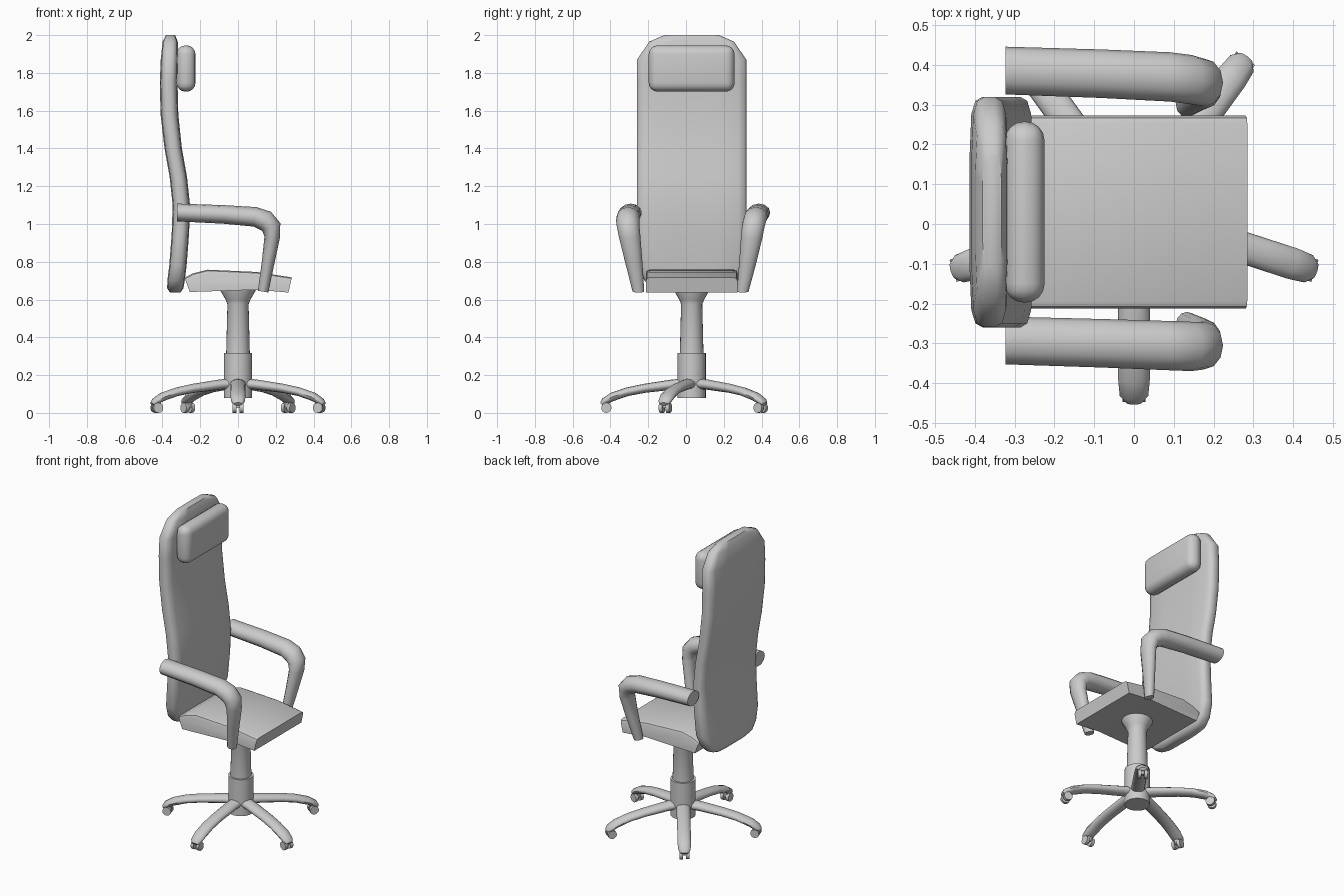
import bpy, bmesh, math
from mathutils import Vector, Matrix

if "Cube" in bpy.data.objects:
    bpy.data.objects.remove(bpy.data.objects["Cube"])

CY = 0.03  # centre line of the chair in y


def finish(name, bm, angle=40, matrix=None):
    bmesh.ops.recalc_face_normals(bm, faces=bm.faces)
    if matrix:
        bm.transform(matrix)
    me = bpy.data.meshes.new(name)
    bm.to_mesh(me)
    bm.free()
    ob = bpy.data.objects.new(name, me)
    bpy.context.collection.objects.link(ob)
    bpy.ops.object.select_all(action='DESELECT')
    ob.select_set(True)
    bpy.context.view_layer.objects.active = ob
    bpy.ops.object.shade_smooth_by_angle(angle=math.radians(angle))
    return ob


def loft(name, rings, angle=40, matrix=None):
    """Skin a list of closed rings and cap both ends."""
    bm = bmesh.new()
    vs = [[bm.verts.new(p) for p in r] for r in rings]
    n = len(vs[0])
    for a, b in zip(vs, vs[1:]):
        for i in range(n):
            j = (i + 1) % n
            bm.faces.new((a[i], a[j], b[j], b[i]))
    bm.faces.new(vs[0])
    bm.faces.new(vs[-1])
    return finish(name, bm, angle, matrix)


def tube(name, path, sides=12, matrix=None):
    """Elliptical tube along (x, y, z, half thickness, half width)."""
    rings = []
    for i, (x, y, z, hn, hy) in enumerate(path):
        a, b = path[max(i - 1, 0)], path[min(i + 1, len(path) - 1)]
        t = Vector((b[0] - a[0], 0, b[2] - a[2])).normalized()
        if i == 0:
            t = Vector((1, 0, 0))
        nrm = Vector((-t.z, 0, t.x))
        rings.append([Vector((x, y, z)) + nrm * hn * math.sin(k * math.tau / sides)
                      + Vector((0, hy * math.cos(k * math.tau / sides), 0))
                      for k in range(sides)])
    return loft(name, rings, 50, matrix)


def lathe(name, profile, sides=24):
    rings = [[(r * math.cos(k * math.tau / sides), CY + r * math.sin(k * math.tau / sides), z)
              for k in range(sides)] for r, z in profile]
    return loft(name, rings, 35)


# Backrest: rows of (z, x centre, half thickness, half width)
rows = [(.638, -.332, .028, .15), (.66, -.332, .043, .21), (.70, -.328, .046, .25),
        (.78, -.318, .046, .285), (.95, -.305, .046, .29), (1.1, -.300, .046, .29),
        (1.25, -.316, .046, .29), (1.4, -.343, .046, .29), (1.58, -.363, .047, .29),
        (1.75, -.367, .047, .29), (1.87, -.363, .046, .289), (1.965, -.359, .040, .225),
        (2.0, -.357, .024, .145)]
quarter = [(1, .3), (.965, .68), (.85, .9), (.45, 1)]
section = (quarter + [(-u, v) for u, v in reversed(quarter)]
           + [(-u, -v) for u, v in quarter] + [(u, -v) for u, v in reversed(quarter)])
loft("backrest", [[(xc + v * ht, CY + u * w, z) for u, v in section]
                  for z, xc, ht, w in rows], 60)

# Headrest cushion
bm = bmesh.new()
bmesh.ops.create_cube(bm, size=1, matrix=Matrix.Translation((-.275, CY, 1.823))
                      @ Matrix.Diagonal((.10, .455, .245, 1)))
bmesh.ops.bevel(bm, geom=bm.edges[:], offset=.047, segments=4, profile=.5, affect='EDGES')
finish("headrest", bm, 60)

# Seat cushion: side profile extruded across, edges bevelled
profile = [(-.255, .64), (-.283, .715), (-.24, .738), (-.16, .758), (.10, .746),
           (.285, .717), (.267, .637), (.10, .652)]
bm = bmesh.new()
face = bm.faces.new([bm.verts.new((x, CY - .243, z)) for x, z in profile])
ext = bmesh.ops.extrude_face_region(bm, geom=[face])
bmesh.ops.translate(bm, vec=(0, .486, 0),
                    verts=[v for v in ext['geom'] if isinstance(v, bmesh.types.BMVert)])
bmesh.ops.recalc_face_normals(bm, faces=bm.faces)
top = [e for e in bm.edges if all(v.co.z > .7 for v in e.verts)
       and abs(e.verts[0].co.y - e.verts[1].co.y) < .01]
bmesh.ops.bevel(bm, geom=top, offset=.02, segments=2, profile=.5, affect='EDGES')
finish("seat", bm, 30)

# Pedestal
lathe("gas_lift_column", [(.063, .30), (.056, .575), (.066, .60), (.092, .645), (.095, .66)])
lathe("base_sleeve", [(.075, .08), (.075, .318)])

# Armrests: shared side path, separate y positions
arm_path = [(-.323, 1.061, .047, .060), (-.08, 1.051, .049, .061), (.09, 1.038, .052, .062),
            (.145, 1.017, .056, .062), (.176, .985, .052, .060), (.181, .93, .041, .057),
            (.160, .80, .034, .046), (.133, .642, .028, .031)]
arm_ys = {"left_armrest": (.386, .378, .370, .363, .356, .348, .328, .300),
          "right_armrest": (-.293, -.300, -.306, -.308, -.306, -.298, -.277, -.252)}
for name, ys in arm_ys.items():
    tube(name, [(x, y, z, hn, hy) for (x, z, hn, hy), y in zip(arm_path, ys)])

# Five star legs with twin casters
leg_path = [(.03, 0, .155, .028, .042), (.10, 0, .150, .027, .041), (.25, 0, .130, .024, .040),
            (.34, 0, .112, .023, .040), (.42, 0, .085, .023, .040), (.462, 0, .061, .019, .036),
            (.478, 0, .047, .010, .022)]
for i in range(5):
    m = Matrix.Translation((0, CY, 0)) @ Matrix.Rotation(math.radians(-90 + 72 * i), 4, 'Z')
    tube(f"base_leg_{i + 1}", leg_path, 12, m)
    bm = bmesh.new()
    for s in (-1, 1):
        bmesh.ops.create_cone(bm, cap_ends=True, segments=14, radius1=.027, radius2=.027, depth=.02,
                              matrix=Matrix.Translation((.452, s * .019, .027))
                              @ Matrix.Rotation(math.pi / 2, 4, 'X'))
    finish(f"caster_wheels_{i + 1}", bm, 40, m)
    bm = bmesh.new()
    bmesh.ops.create_cube(bm, size=1, matrix=Matrix.Translation((.447, 0, .045))
                          @ Matrix.Diagonal((.025, .03, .04, 1)))
    finish(f"caster_stem_{i + 1}", bm, 30, m)
